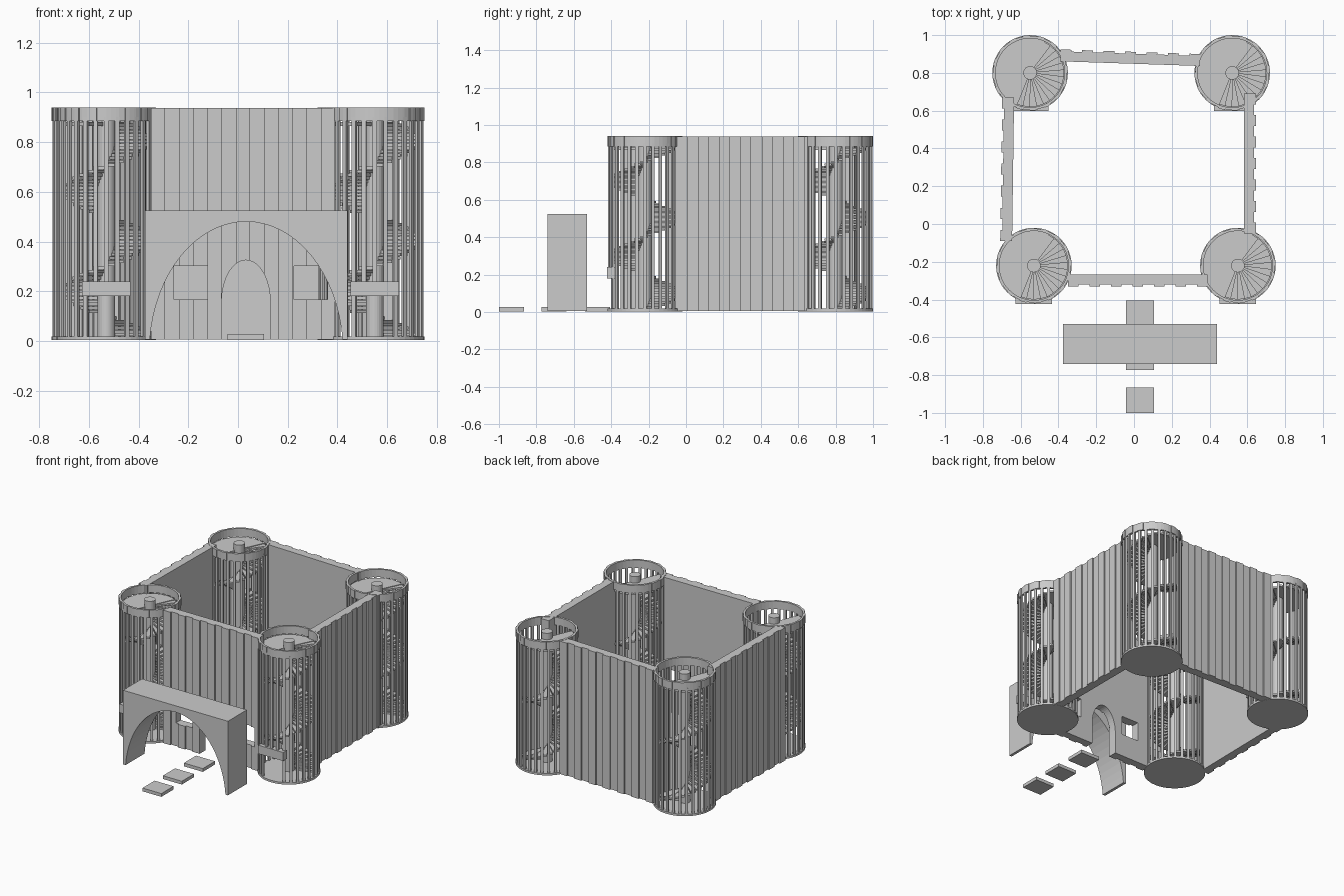
import bpy, bmesh
from math import sin, cos, pi, radians, degrees, atan2

if "Cube" in bpy.data.objects:
    bpy.data.objects.remove(bpy.data.objects["Cube"])

def prism(bm, pts, z0, z1):
    """Extrude a plan outline from z0 to z1."""
    lo = [bm.verts.new((x, y, z0)) for x, y in pts]
    hi = [bm.verts.new((x, y, z1)) for x, y in pts]
    n = len(pts)
    bm.faces.new(lo[::-1])
    bm.faces.new(hi)
    for i in range(n):
        j = (i + 1) % n
        bm.faces.new((lo[i], lo[j], hi[j], hi[i]))

def rect(bm, x0, x1, y0, y1, z0, z1):
    prism(bm, [(x0, y0), (x1, y0), (x1, y1), (x0, y1)], z0, z1)

def arc(r, a0, a1, n):
    return [(r * cos(radians(a0 + (a1 - a0) * i / n)),
             r * sin(radians(a0 + (a1 - a0) * i / n))) for i in range(n + 1)]

def sector(bm, r0, r1, a0, a1, z0, z1, n=1):
    prism(bm, arc(r1, a0, a1, n) + arc(r0, a0, a1, n)[::-1], z0, z1)

def ring(bm, r0, r1, z0, z1, n=48):
    loops = [[bm.verts.new((x, y, z)) for x, y in arc(r, 0, 360, n)[:-1]]
             for r, z in ((r1, z0), (r1, z1), (r0, z1), (r0, z0))]
    for k in range(4):
        a, b = loops[k], loops[(k + 1) % 4]
        for i in range(n):
            j = (i + 1) % n
            bm.faces.new((a[i], a[j], b[j], b[i]))

def mesh(name, bm):
    bmesh.ops.recalc_face_normals(bm, faces=bm.faces)
    me = bpy.data.meshes.new(name)
    bm.to_mesh(me)
    bm.free()
    return me

def place(name, me, loc=(0, 0, 0), rot=0):
    ob = bpy.data.objects.new(name, me)
    ob.location = loc
    ob.rotation_euler.z = rot
    bpy.context.collection.objects.link(ob)
    return ob

# Tower base disc
base = bmesh.new()
prism(base, arc(0.2, 0, 360, 48)[:-1], 0.004, 0.018)

# Tower slats, cut short over the doorway
slats = bmesh.new()
N = 28
for k in range(N):
    a = -90 + 360 * k / N
    x, y = 0.19 * cos(radians(a)), 0.19 * sin(radians(a))
    z0 = 0.2 if (y < 0 and abs(x) < 0.05) else 0.015
    sector(slats, 0.184, 0.196, a - 2.6, a + 2.6, z0, 0.9)

# Door lintel in front of the tower
lintel = bmesh.new()
rect(lintel, -0.097, 0.097, -0.203, -0.16, 0.18, 0.24)

# Crown: ring with alternating raised panels
crown = bmesh.new()
ring(crown, 0.183, 0.196, 0.885, 0.94)
for k in range(16):
    sector(crown, 0.19, 0.2, k * 22.5, k * 22.5 + 11.25, 0.885, 0.94, 2)

# Spiral stair: column, steps and half landing
column = bmesh.new()
prism(column, arc(0.036, 0, 360, 24)[:-1], 0.01, 0.925)
stair = bmesh.new()
STEPS, TURN, RISE = 64, 12, 0.0134
for i in range(STEPS):
    a1 = 65 - TURN * (STEPS - 1 - i)
    z1 = 0.018 + RISE * (i + 1)
    sector(stair, 0.03, 0.18, a1 - TURN, a1, z1 - 0.012, z1)
landing = bmesh.new()
sector(landing, 0.03, 0.184, 65, 248, 0.865, 0.88, 20)

parts = {"tower_base": base, "tower_slats": slats, "tower_lintel": lintel,
         "tower_crown": crown, "stair_column": column, "stair_steps": stair,
         "stair_landing": landing}
parts = {n: mesh(n, b) for n, b in parts.items()}
for loc in ((-0.55, 0.80, 0), (0.52, 0.80, 0), (-0.53, -0.22, 0), (0.55, -0.22, 0)):
    for n, me in parts.items():
        place(n, me, loc)

# Wall with alternating planks; outer side is local -y
def wall_mesh(length, planks=13):
    w = length / planks
    pts = []
    for k in range(planks):
        y = -0.033 if k % 2 == 0 else -0.023
        pts += [(-length / 2 + k * w, y), (-length / 2 + (k + 1) * w, y)]
    pts += [(length / 2, 0.03), (-length / 2, 0.03)]
    bm = bmesh.new()
    prism(bm, pts, 0.005, 0.938)
    return mesh("wall", bm)

front = place("front_wall", wall_mesh(0.74), (0.02, -0.298, 0))
place("back_wall", wall_mesh(0.74), (-0.02, 0.879, 0), pi - radians(1.9))
place("right_wall", wall_mesh(0.74), (0.612, 0.32, 0), pi / 2)
place("left_wall", wall_mesh(0.76), (-0.67, 0.29, 0), -pi / 2 - radians(0.8))

# Extrude a front (x, z) outline between two y values
def front_prism(bm, pts, y0, y1):
    n0 = len(bm.verts)
    prism(bm, pts, -y1, -y0)
    bm.verts.ensure_lookup_table()
    for v in bm.verts[n0:]:
        v.co = (v.co.x, -v.co.z, v.co.y)

# Arched door and two window openings in the front wall
cut = bmesh.new()
door = [(-0.066, -0.05), (0.130, -0.05)]
door += [(0.032 + 0.098 * cos(pi * i / 24), 0.155 + 0.17 * sin(pi * i / 24)) for i in range(25)]
front_prism(cut, door, -0.45, -0.2)
for x in (-0.257, 0.225):
    front_prism(cut, [(x, 0.167), (x + 0.135, 0.167), (x + 0.135, 0.302), (x, 0.302)], -0.45, -0.2)
cutter = place("opening_cutter", mesh("opening_cutter", cut))
cutter.hide_render = True
mod = front.modifiers.new("openings", 'BOOLEAN')
mod.operation = 'DIFFERENCE'
mod.solver = 'EXACT'
mod.object = cutter
bpy.context.view_layer.update()
bpy.context.view_layer.objects.active = front
bpy.ops.object.modifier_apply(modifier=mod.name)
bpy.data.objects.remove(cutter)

# Gate block with an elliptical arch, built as strips between arch and top
gate = bmesh.new()
cx, a, b, zc, zb, zt = 0.033, 0.39, 0.53, -0.05, 0.005, 0.525
t0 = atan2((zb - zc) / b, (1 - ((zb - zc) / b) ** 2) ** 0.5)
curve = [(cx + a * cos(t0 + (pi - 2 * t0) * i / 32),
          zc + b * sin(t0 + (pi - 2 * t0) * i / 32)) for i in range(33)]
outline = curve + [(-0.375, zb), (-0.375, zt), (0.44, zt), (0.44, zb)]
front_prism(gate, outline, -0.74, -0.53)
place("gate_arch", mesh("gate_arch", gate))

# Stepping stones
for i, y in enumerate((-0.9325, -0.706, -0.473)):
    stone = bmesh.new()
    rect(stone, -0.042, 0.105, y - 0.0675, y + 0.0675, 0.004, 0.027)
    place("stepping_stone", mesh("stepping_stone", stone))
